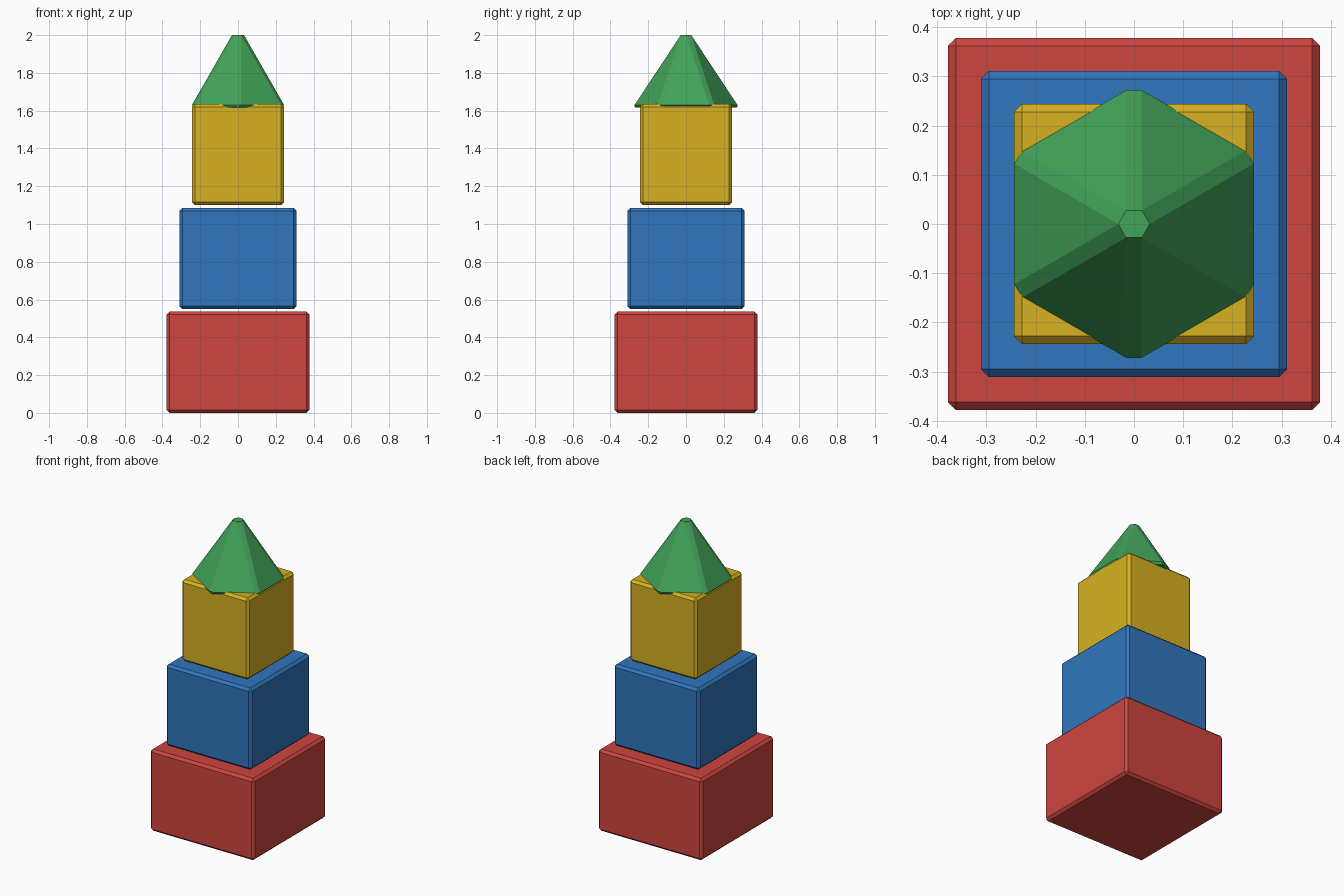
import bpy, bmesh
from math import radians, sin, cos, atan2, hypot

if "Cube" in bpy.data.objects:
    bpy.data.objects.remove(bpy.data.objects["Cube"])


def finish(name, bm, color):
    bmesh.ops.recalc_face_normals(bm, faces=bm.faces)
    mesh = bpy.data.meshes.new(name)
    bm.to_mesh(mesh)
    bm.free()
    mat = bpy.data.materials.new(name + "_paint")
    mat.diffuse_color = (*color, 1)
    mat.use_nodes = True
    mat.node_tree.nodes["Principled BSDF"].inputs["Base Color"].default_value = mat.diffuse_color
    mesh.materials.append(mat)
    obj = bpy.data.objects.new(name, mesh)
    bpy.context.collection.objects.link(obj)
    return obj


def block(name, half, z0, z1, color):
    bm = bmesh.new()
    bmesh.ops.create_cube(bm, size=1)
    for v in bm.verts:
        v.co.x *= 2 * half
        v.co.y *= 2 * half
        v.co.z = z0 if v.co.z < 0 else z1
    obj = finish(name, bm, color)
    bev = obj.modifiers.new("chamfer", 'BEVEL')
    bev.width = 0.016
    bev.segments = 1


# Three stacked, chamfered blocks
block("bottom_block", 0.378, 0.0, 0.537, (0.62, 0.06, 0.05))
block("middle_block", 0.311, 0.551, 1.086, (0.03, 0.18, 0.51))
block("upper_block", 0.244, 1.100, 1.635, (0.68, 0.44, 0.016))

# Six-sided roof with chamfered ridges, blunt tip and chamfered base
bm = bmesh.new()
for i in range(6):
    a, c = radians(60 * i), radians(60 * i + 30)
    bm.verts.new((0.032 * cos(a), 0.032 * sin(a), 2.0))
    for side in (-0.0155, 0.0155):
        r, t = hypot(0.272, side), c + atan2(side, 0.272)
        bm.verts.new((r * cos(t), r * sin(t), 1.631))
    bm.verts.new((0.271 * cos(c), 0.271 * sin(c), 1.616))
bmesh.ops.convex_hull(bm, input=bm.verts)
bmesh.ops.dissolve_limit(bm, angle_limit=radians(1), verts=bm.verts, edges=bm.edges)
finish("pointed_roof", bm, (0.055, 0.37, 0.1))
